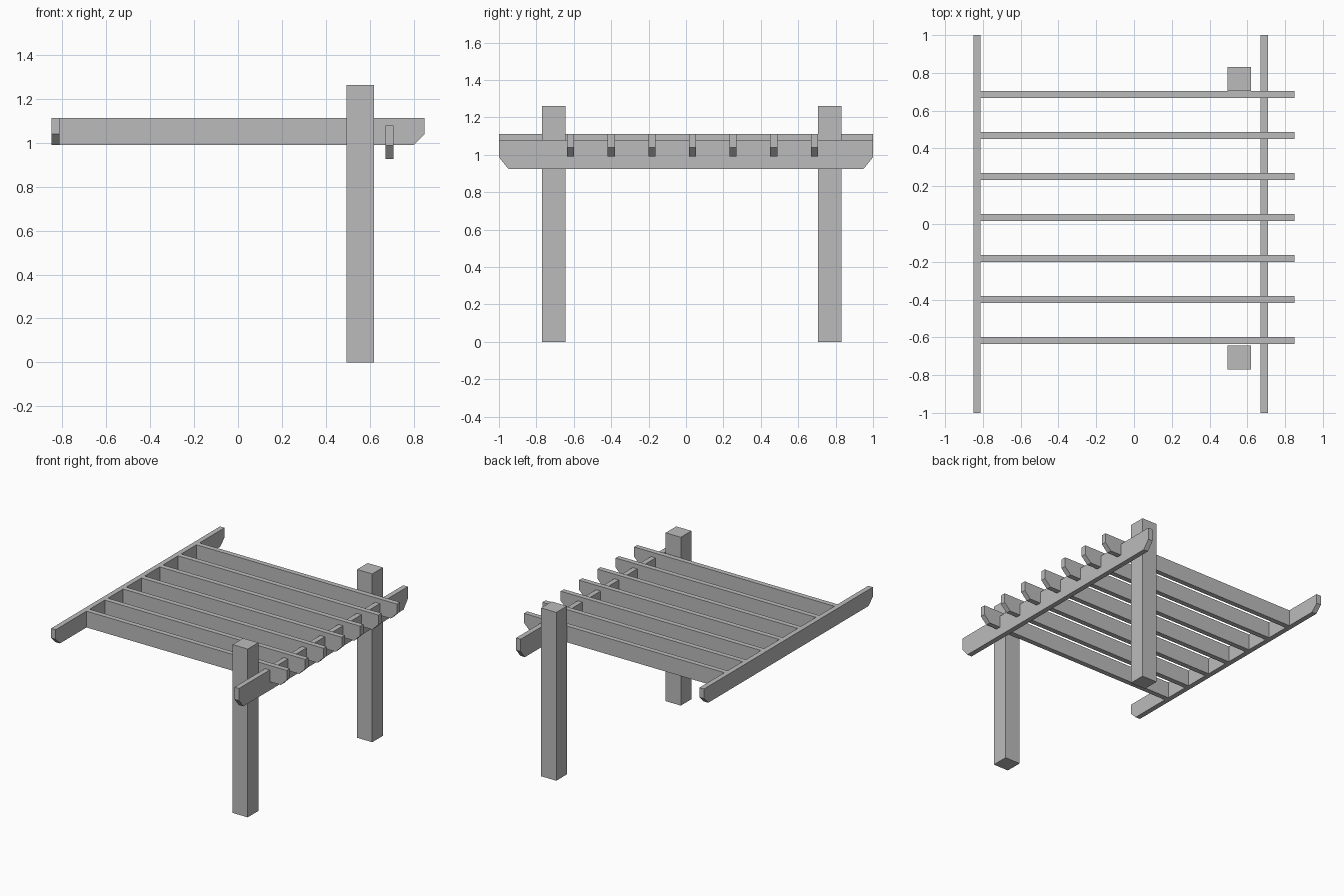
import bpy
import bmesh

cube = bpy.data.objects.get("Cube")
if cube:
    bpy.data.objects.remove(cube, do_unlink=True)

GREY = (0.5, 0.5, 0.5, 1.0)
grey = bpy.data.materials.new("plain grey")
grey.use_nodes = True
grey.diffuse_color = GREY
grey.node_tree.nodes["Principled BSDF"].inputs["Base Color"].default_value = GREY


def extrude_profile(name, points, offset):
    """Solid made by sweeping a flat outline along an offset."""
    bm = bmesh.new()
    face = bm.faces.new([bm.verts.new(p) for p in points])
    swept = bmesh.ops.extrude_face_region(bm, geom=[face], use_keep_orig=True)
    verts = [v for v in swept["geom"] if isinstance(v, bmesh.types.BMVert)]
    bmesh.ops.translate(bm, vec=offset, verts=verts)
    bmesh.ops.recalc_face_normals(bm, faces=bm.faces)
    mesh = bpy.data.meshes.new(name)
    bm.to_mesh(mesh)
    bm.free()
    mesh.materials.append(grey)
    obj = bpy.data.objects.new(name, mesh)
    bpy.context.collection.objects.link(obj)
    return obj


def cross_beam(name, x, width, bottom, top, cut):
    """Beam along y with both lower ends clipped."""
    outline = [(-1, top), (1, top), (1, bottom + cut), (0.95, bottom),
               (-0.95, bottom), (-1, bottom + cut)]
    extrude_profile(name, [(x, y, z) for y, z in outline], (width, 0, 0))


# Posts
POST = 0.126
for name, y in (("front_post", -0.77), ("back_post", 0.705)):
    base = [(0.494, y, 0), (0.494 + POST, y, 0),
            (0.494 + POST, y + POST, 0), (0.494, y + POST, 0)]
    extrude_profile(name, base, (0, 0, 1.262))

# Wall ledger and the lower beam beside the posts
cross_beam("ledger_beam", -0.85, 0.038, 0.99, 1.112, 0.05)
cross_beam("support_beam", 0.671, 0.038, 0.925, 1.078, 0.062)

# Rafters, square at the ledger and clipped at the free end
RAFTER = 0.038
rafter_outline = [(-0.812, 0.99), (-0.812, 1.112), (0.85, 1.112),
                  (0.85, 1.04), (0.80, 0.99)]
for i in range(7):
    y = -0.636 + i * 0.2172
    extrude_profile(f"rafter_{i + 1}", [(x, y, z) for x, z in rafter_outline],
                    (0, RAFTER, 0))
